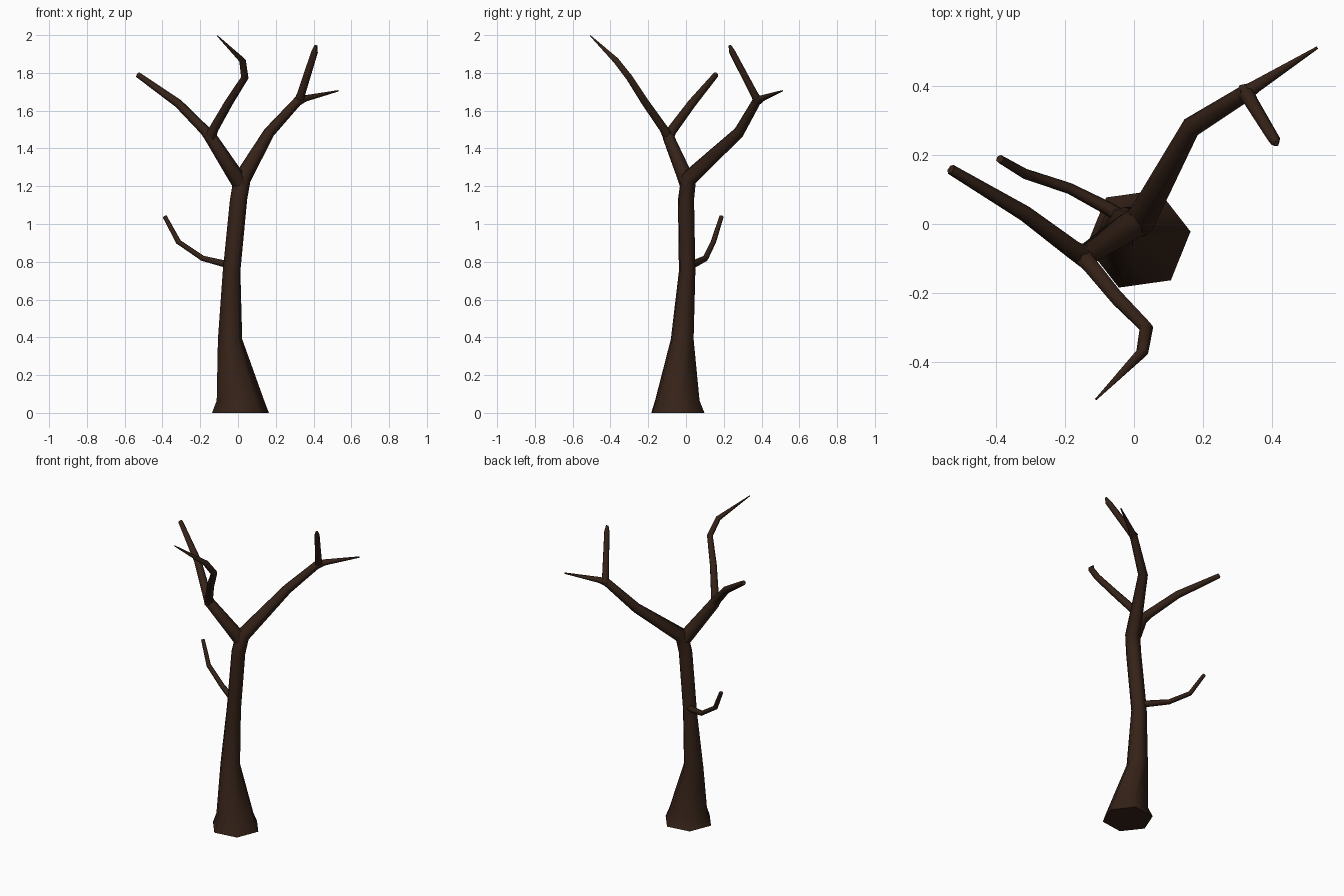
import bpy, bmesh, math
from mathutils import Vector, Quaternion

if "Cube" in bpy.data.objects:
    bpy.data.objects.remove(bpy.data.objects["Cube"])

bark = bpy.data.materials.new("bark")
bark.diffuse_color = (0.035, 0.016, 0.009, 1)
bark.use_nodes = True
bark.node_tree.nodes["Principled BSDF"].inputs["Base Color"].default_value = bark.diffuse_color
SIDES = 6


def limb(name, path, phase=8, level=0):
    """Six-sided tapered tube through (x, y, z, radius); first `level` rings stay horizontal."""
    pts = [Vector(p[:3]) for p in path]
    bm = bmesh.new()
    rings = []
    up = Vector((0, 0, 1))
    ref = Quaternion(up, math.radians(phase)) @ Vector((1, 0, 0))
    prev = up
    for i, p in enumerate(pts):
        a = (p - pts[i - 1]).normalized() if i else None
        b = (pts[i + 1] - p).normalized() if i < len(pts) - 1 else None
        t = up if i < level else ((a or b) + (b or a)).normalized()
        ref = prev.rotation_difference(t) @ ref
        prev = t
        side = t.cross(ref)
        ring = []
        for k in range(SIDES):
            w = 2 * math.pi * k / SIDES
            ring.append(bm.verts.new(p + (ref * math.cos(w) + side * math.sin(w)) * path[i][3]))
        rings.append(ring)
    for lo, hi in zip(rings, rings[1:]):
        for k in range(SIDES):
            n = (k + 1) % SIDES
            bm.faces.new((lo[k], lo[n], hi[n], hi[k]))
    bm.faces.new(rings[0][::-1])
    bm.faces.new(rings[-1])
    me = bpy.data.meshes.new(name)
    bm.to_mesh(me)
    bm.free()
    me.materials.append(bark)
    ob = bpy.data.objects.new(name, me)
    bpy.context.collection.objects.link(ob)
    bpy.ops.object.select_all(action='DESELECT')
    ob.select_set(True)
    bpy.context.view_layer.objects.active = ob
    bpy.ops.object.shade_smooth_by_angle(angle=math.radians(65))


# Flared trunk running on into the right-hand limb
limb("trunk", [(0.013, -0.043, 0, 0.152), (0.013, -0.046, 0.065, 0.127),
               (-0.042, -0.02, 0.39, 0.065), (-0.034, 0.006, 0.75, 0.047),
               (0.003, 0, 1.13, 0.046), (0.022, 0.014, 1.24, 0.046),
               (0.165, 0.28, 1.485, 0.030), (0.325, 0.38, 1.66, 0.024)], level=5)
# Right limb twigs
limb("right_upper_twig", [(0.32, 0.385, 1.645, 0.026), (0.335, 0.36, 1.69, 0.022),
                          (0.405, 0.245, 1.91, 0.018), (0.412, 0.232, 1.945, 0.008)])
limb("right_outer_twig", [(0.31, 0.37, 1.645, 0.024), (0.355, 0.40, 1.665, 0.018),
                          (0.53, 0.51, 1.705, 0.004)])
# Left limb continuing into the outer branch
limb("left_limb", [(0.01, 0.005, 1.215, 0.042), (-0.02, -0.012, 1.265, 0.042),
                   (-0.145, -0.093, 1.46, 0.033), (-0.175, -0.075, 1.495, 0.027),
                   (-0.315, 0.03, 1.637, 0.023), (-0.53, 0.158, 1.79, 0.015)])
# Crooked branch rising to the top
limb("left_crooked_branch", [(-0.15, -0.09, 1.45, 0.03), (-0.13, -0.115, 1.5, 0.026),
                             (-0.05, -0.213, 1.64, 0.023), (0.036, -0.3, 1.775, 0.020),
                             (0.024, -0.37, 1.865, 0.018), (-0.11, -0.507, 1.997, 0.003)])
# Low side branch
limb("low_branch", [(-0.03, 0.015, 0.785, 0.022), (-0.075, 0.045, 0.79, 0.020),
                    (-0.187, 0.103, 0.818, 0.016), (-0.315, 0.145, 0.905, 0.015),
                    (-0.388, 0.188, 1.04, 0.012)])
